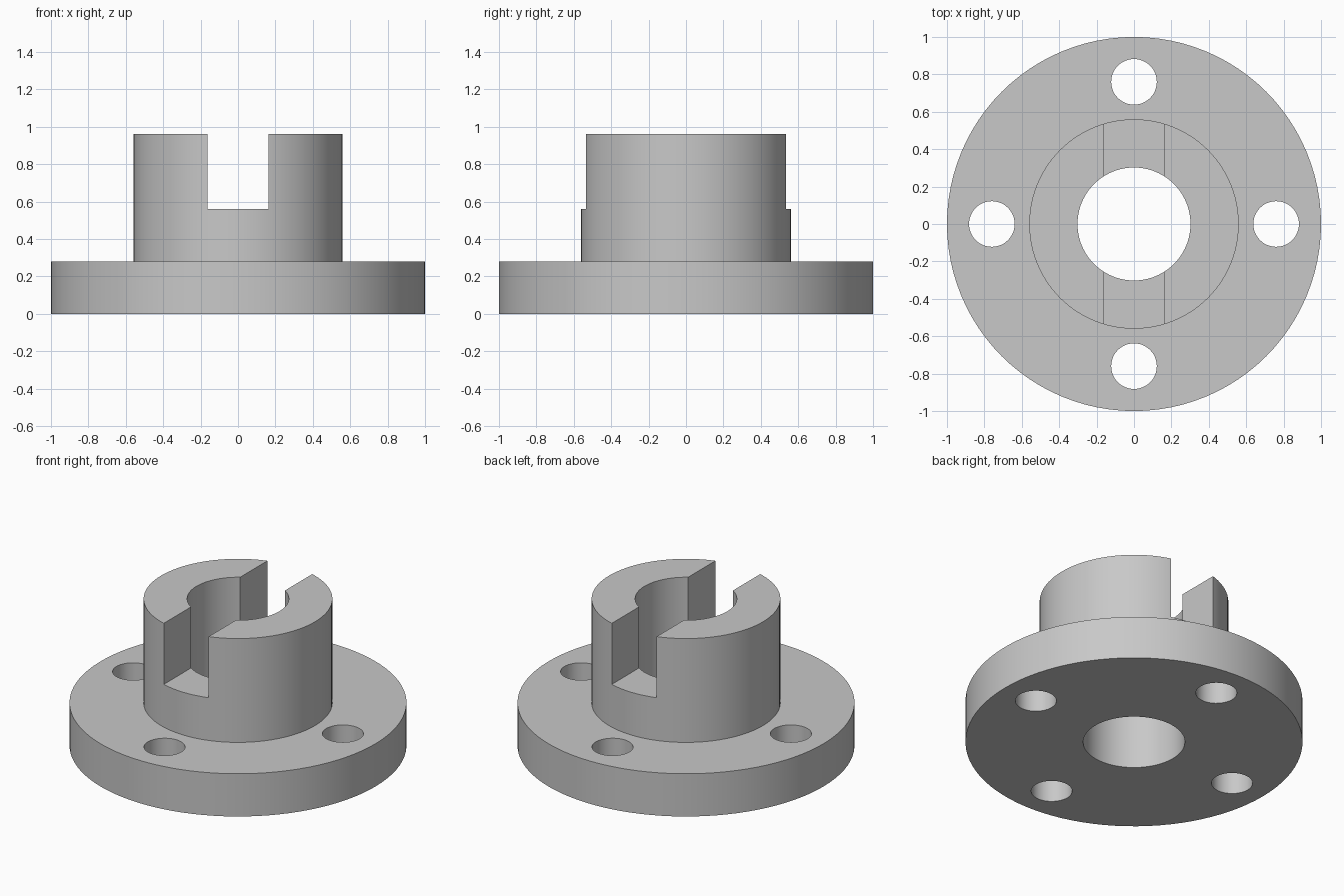
import bpy, bmesh, math
from mathutils import Matrix, Vector

cube = bpy.data.objects.get("Cube")
if cube:
    bpy.data.objects.remove(cube, do_unlink=True)

FLANGE_R, FLANGE_TOP = 1.0, 0.28
HUB_R, HUB_TOP = 0.56, 0.96
BORE_R = 0.302
BOLT_R, BOLT_CIRCLE = 0.122, 0.76
SLOT_WIDTH, SLOT_FLOOR = 0.325, 0.56
SEGMENTS = 96

grey = bpy.data.materials.new("plain_grey")
grey.use_nodes = True
colour = (0.58, 0.58, 0.58, 1)
grey.diffuse_color = colour
grey.node_tree.nodes["Principled BSDF"].inputs["Base Color"].default_value = colour


def make_object(name, bm):
    bmesh.ops.recalc_face_normals(bm, faces=bm.faces)
    mesh = bpy.data.meshes.new(name)
    bm.to_mesh(mesh)
    bm.free()
    obj = bpy.data.objects.new(name, mesh)
    mesh.materials.append(grey)
    bpy.context.collection.objects.link(obj)
    return obj


def revolve(name, profile):
    """Turn a closed (radius, height) outline about the z axis."""
    bm = bmesh.new()
    rings = []
    for i in range(SEGMENTS):
        a = 2 * math.pi * i / SEGMENTS
        rings.append([bm.verts.new((r * math.cos(a), r * math.sin(a), z))
                      for r, z in profile])
    n = len(profile)
    for i, ring in enumerate(rings):
        following = rings[(i + 1) % SEGMENTS]
        for j in range(n):
            k = (j + 1) % n
            bm.faces.new((ring[j], following[j], following[k], ring[k]))
    return make_object(name, bm)


# Flange, hub and central bore turned as one solid
body = revolve("flanged_hub", [
    (BORE_R, 0), (FLANGE_R, 0), (FLANGE_R, FLANGE_TOP),
    (HUB_R, FLANGE_TOP), (HUB_R, HUB_TOP), (BORE_R, HUB_TOP)])

cutters = []

# Four bolt holes through the flange
for i in range(4):
    a = i * math.pi / 2
    centre = Vector((math.cos(a), math.sin(a), 0)) * BOLT_CIRCLE
    bm = bmesh.new()
    bmesh.ops.create_cone(bm, cap_ends=True, segments=48, radius1=BOLT_R,
                          radius2=BOLT_R, depth=1,
                          matrix=Matrix.Translation(centre))
    cutters.append(make_object("bolt_hole_cutter", bm))

# Drive slot across the hub from front to back
bm = bmesh.new()
bmesh.ops.create_cube(bm, size=1)
bmesh.ops.scale(bm, vec=(SLOT_WIDTH, 2, 1), verts=bm.verts)
bmesh.ops.translate(bm, vec=(0, 0, SLOT_FLOOR + 0.5), verts=bm.verts)
cutters.append(make_object("slot_cutter", bm))

# Cut, apply and remove the cutters
bpy.ops.object.select_all(action="DESELECT")
bpy.context.view_layer.objects.active = body
body.select_set(True)
for cutter in cutters:
    cutter.hide_render = True
    mod = body.modifiers.new("cut", "BOOLEAN")
    mod.operation = "DIFFERENCE"
    mod.solver = "EXACT"
    mod.object = cutter
    bpy.ops.object.modifier_apply(modifier=mod.name)
    bpy.data.objects.remove(cutter, do_unlink=True)

bpy.ops.object.shade_smooth_by_angle(angle=math.radians(30))
